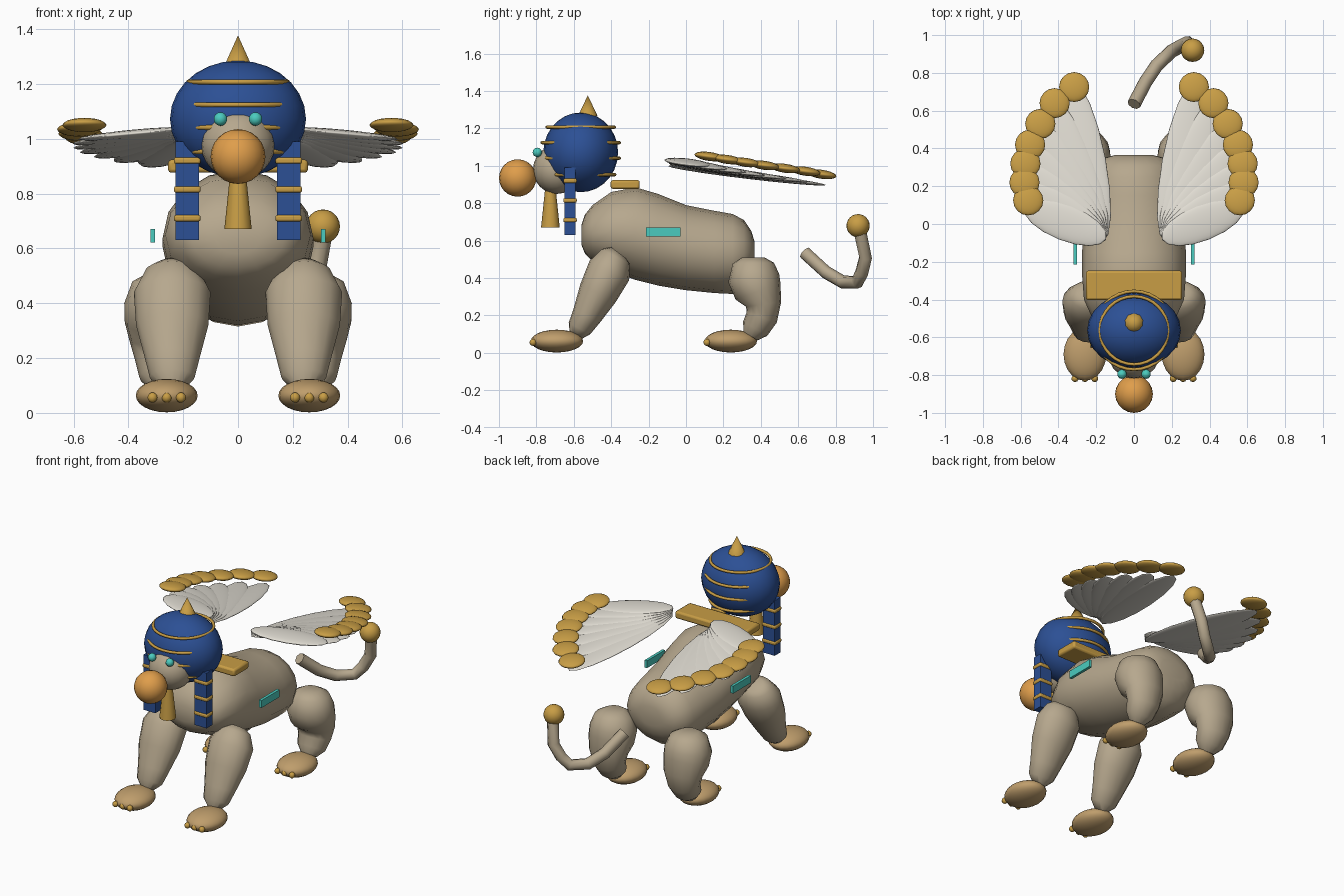
import bpy, bmesh, math
from mathutils import Vector

cube = bpy.data.objects.get("Cube")
if cube:
    bpy.data.objects.remove(cube, do_unlink=True)


def material(name, rgb):
    m = bpy.data.materials.new(name)
    m.use_nodes = True
    m.diffuse_color = (*rgb, 1)
    m.node_tree.nodes["Principled BSDF"].inputs["Base Color"].default_value = (*rgb, 1)
    return m


STONE = material("sandstone", (.47, .39, .27))
PAW = material("warm tan", (.52, .34, .15))
GOLD = material("gold", (.58, .34, .06))
AMBER = material("amber", (.74, .34, .07))
BLUE = material("royal blue", (.025, .08, .3))
TURQUOISE = material("turquoise", (.07, .6, .52))
IVORY = material("ivory", (.75, .72, .65))


def finish(name, mat, angle=40):
    ob = bpy.context.object
    ob.name = name
    ob.data.materials.append(mat)
    bpy.ops.object.shade_smooth_by_angle(angle=math.radians(angle))
    return ob


def ball(name, loc, size, mat, segments=20, rings=12, rotation=(0, 0, 0)):
    bpy.ops.mesh.primitive_uv_sphere_add(segments=segments, ring_count=rings, radius=1,
                                         location=loc, rotation=rotation)
    bpy.context.object.scale = size if isinstance(size, tuple) else (size,) * 3
    return finish(name, mat, 60)


def box(name, loc, size, mat, bevel=0):
    bpy.ops.mesh.primitive_cube_add(size=1, location=loc)
    ob = bpy.context.object
    ob.scale = size
    bpy.ops.object.transform_apply(location=False, scale=True)
    if bevel:
        mod = ob.modifiers.new("rounded edges", 'BEVEL')
        mod.width, mod.segments = bevel, 2
    return finish(name, mat)


def cone(name, loc, r1, r2, depth, sides, mat):
    bpy.ops.mesh.primitive_cone_add(vertices=sides, radius1=r1, radius2=r2,
                                    depth=depth, location=loc)
    return finish(name, mat, 50)


def loft(name, rings, mat, x=0, upright=False, sides=16):
    """Skin elliptical rings (y, z, x radius, other radius) along a path at x."""
    bm = bmesh.new()
    loops = []
    for i, (y, z, rx, rv) in enumerate(rings):
        a, b = rings[max(i - 1, 0)], rings[min(i + 1, len(rings) - 1)]
        t = Vector((0, b[0] - a[0], b[1] - a[1])).normalized()
        v = Vector((0, 0, 1)) if upright else Vector((0, -t.z, t.y))
        loops.append([bm.verts.new(Vector((x + rx * math.cos(k), y, z)) + v * rv * math.sin(k))
                      for k in (math.tau * j / sides for j in range(sides))])
    for lo, hi in zip(loops, loops[1:]):
        for j in range(sides):
            k = (j + 1) % sides
            bm.faces.new((lo[j], lo[k], hi[k], hi[j]))
    bm.faces.new(loops[0][::-1])
    bm.faces.new(loops[-1])
    bmesh.ops.recalc_face_normals(bm, faces=bm.faces)
    me = bpy.data.meshes.new(name)
    bm.to_mesh(me)
    bm.free()
    ob = bpy.data.objects.new(name, me)
    bpy.context.collection.objects.link(ob)
    bpy.ops.object.select_all(action='DESELECT')
    bpy.context.view_layer.objects.active = ob
    ob.select_set(True)
    return finish(name, mat, 50)


# Body: profile given as (y, top, bottom, half width)
profile = [(-.56, .68, .58, .08), (-.54, .74, .53, .17), (-.5, .79, .49, .22),
           (-.4, .86, .44, .265), (-.27, .885, .39, .275), (-.15, .85, .36, .275),
           (0, .79, .335, .265), (.15, .76, .32, .25), (.25, .742, .315, .235),
           (.31, .71, .36, .21), (.35, .65, .42, .16), (.365, .6, .48, .1)]
loft("body", [(y, (t + b) / 2, w, (t - b) / 2) for y, t, b, w in profile], STONE, upright=True)
box("collar", (0, -.325, .9), (.51, .155, .048), GOLD, .012)

# Head, face and headdress
ball("headdress", (0, -.563, 1.072), (.248, .2, .213), BLUE, 24, 14)
ball("face", (0, -.69, .98), (.135, .128, .13), STONE)
ball("muzzle", (0, -.9, .935), .1, AMBER)
cone("beard", (0, -.725, .775), .05, .028, .21, 12, GOLD)
cone("crown_spike", (0, -.525, 1.322), .052, 0, .11, 10, GOLD)
for z, r in ((1.207, .18), (1.124, .207), (1.041, .207), (.953, .182)):
    bpy.ops.mesh.primitive_torus_add(location=(0, -.563, z), major_radius=r, minor_radius=.009,
                                     major_segments=32, minor_segments=8)
    finish("headdress_band", GOLD, 60)

FRONT_LEG = [(-.36, .535, .06, .05), (-.375, .515, .1, .085), (-.41, .44, .14, .118),
             (-.47, .32, .132, .106), (-.53, .2, .1, .08), (-.57, .13, .082, .065),
             (-.59, .09, .04, .035)]
HIND_LEG = [(.36, .51, .06, .06), (.36, .48, .115, .11), (.362, .4, .145, .138),
            (.385, .33, .143, .128), (.415, .26, .125, .095), (.405, .19, .105, .085),
            (.37, .13, .09, .075), (.345, .09, .05, .045)]

for side, s in (("left", 1), ("right", -1)):
    # Face and headdress side pieces
    ball(side + "_eye", (s * .064, -.795, 1.072), .025, TURQUOISE, 14, 8)
    box(side + "_lappet", (s * .185, -.62, .81), (.086, .06, .36), BLUE)
    for z in (.92, .815, .71):
        box(side + "_lappet_band", (s * .185, -.62, z), (.098, .072, .024), GOLD, .008)
    box(side + "_flank_plate", (s * .311, -.122, .646), (.018, .185, .048), TURQUOISE)

    # Legs and paws
    for end, leg, x, y in (("front", FRONT_LEG, .24, -.69), ("hind", HIND_LEG, .27, .24)):
        loft(f"{side}_{end}_leg", leg, STONE, s * x)
        ball(f"{side}_{end}_paw", (s * .26, y, .063), (.113, .14, .061), PAW)
        for dx in (-.052, 0, .052):
            ball(f"{side}_{end}_toe", (s * .26 + dx, y - .128, .056), .019, GOLD, 10, 6)

    # Wing: fan of flat feathers, each ending in a gold disc
    tips = [(.317, .725), (.42, .64), (.496, .53), (.55, .42), (.575, .32), (.58, .22), (.56, .125)]
    for i, (x, y) in enumerate(tips):
        f = i / 6
        root = Vector((s * .17, -.07, .995 + .04 * f))
        tip = Vector((s * x, y - .04 * f, .9 + .1 * f))
        axis = tip - root
        turn = axis.to_track_quat('X', 'Z').to_euler()
        ball(side + "_wing_feather", (root + tip) / 2, (axis.length / 2 + .025, .095, .017),
             IVORY, 16, 10, turn)
        ball(side + "_wing_disc", (s * x, y, .955 + .095 * f), (.08, .08, .024),
             GOLD, 16, 10, (math.radians(-8), 0, 0))

# Tail: bent tube with a ball tip
curve = bpy.data.curves.new("tail", 'CURVE')
curve.dimensions = '3D'
curve.bevel_depth, curve.bevel_resolution, curve.use_fill_caps = .036, 2, True
path = [(0, .635, .535), (.06, .75, .43), (.12, .84, .378), (.2, .915, .378),
        (.245, .94, .43), (.285, .96, .51), (.31, .93, .65)]
spline = curve.splines.new('POLY')
spline.points.add(len(path) - 1)
for point, co in zip(spline.points, path):
    point.co = (*co, 1)
tail = bpy.data.objects.new("tail", curve)
bpy.context.collection.objects.link(tail)
bpy.ops.object.select_all(action='DESELECT')
bpy.context.view_layer.objects.active = tail
tail.select_set(True)
bpy.ops.object.convert(target='MESH')
finish("tail", STONE, 50)
ball("tail_tip", (.31, .92, .68), .062, GOLD)
